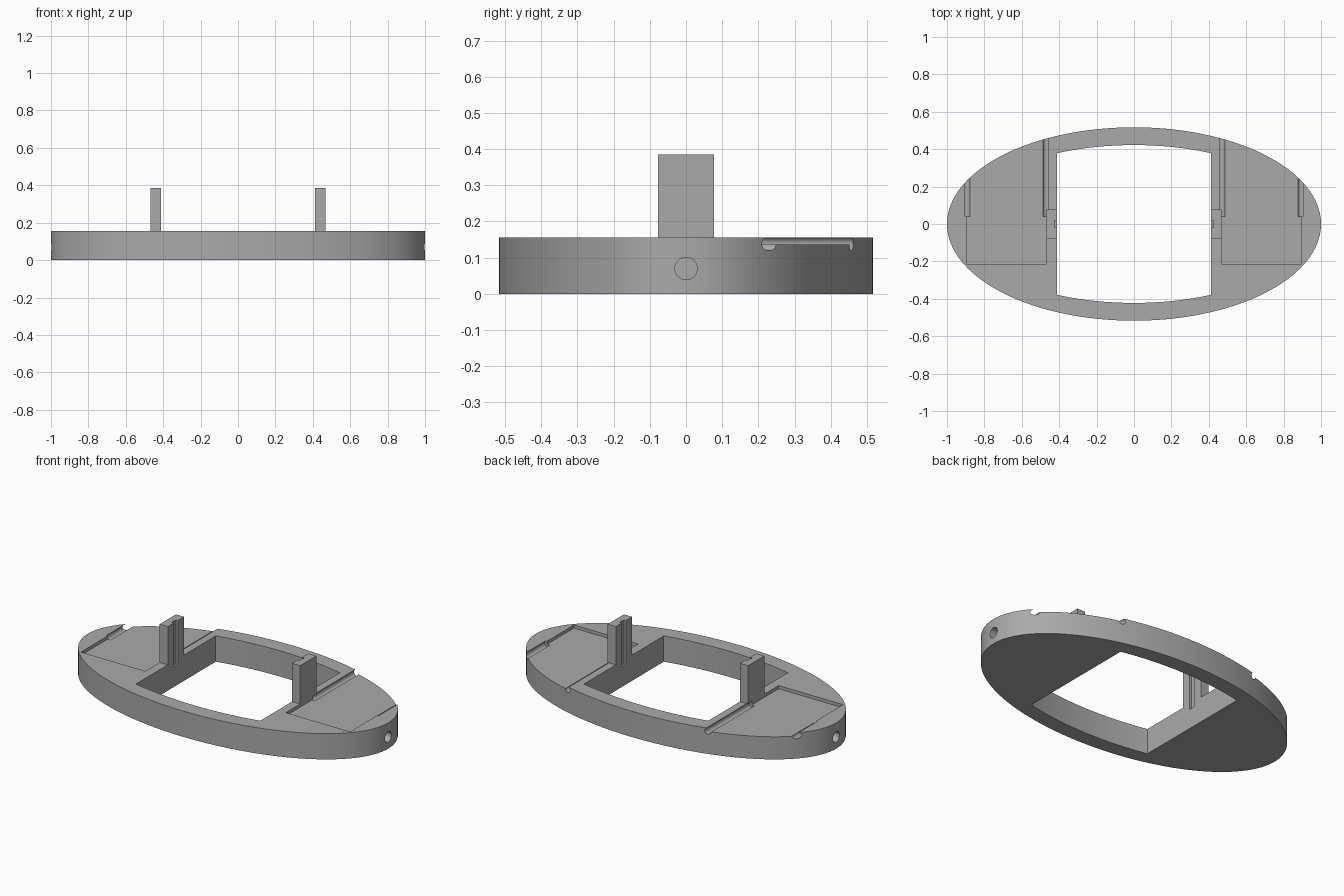
import bpy
import math

if "Cube" in bpy.data.objects:
    bpy.data.objects.remove(bpy.data.objects["Cube"], do_unlink=True)

THICK = 0.155       # base plate thickness
POST_TOP = 0.385
INNER_X = 0.413     # opening side wall, also the inner face of each post
POCKET_IN, POCKET_OUT = 0.467, 0.895
FLOOR = 0.136       # pocket floor height

grey = bpy.data.materials.new("plain grey")
grey.use_nodes = True
colour = (0.4, 0.4, 0.4, 1)
grey.diffuse_color = colour
grey.node_tree.nodes["Principled BSDF"].inputs["Base Color"].default_value = colour


def finish(name):
    ob = bpy.context.object
    ob.name = name
    bpy.ops.object.transform_apply(location=True, rotation=True, scale=True)
    ob.data.materials.append(grey)
    return ob


def box(name, low, high):
    centre = [(a + b) / 2 for a, b in zip(low, high)]
    bpy.ops.mesh.primitive_cube_add(size=1, location=centre)
    bpy.context.object.scale = [b - a for a, b in zip(low, high)]
    return finish(name)


def sided_box(name, side, low, high):
    """Box given for the +x side, mirrored when side is -1."""
    xs = sorted((side * low[0], side * high[0]))
    return box(name, (xs[0], *low[1:]), (xs[1], *high[1:]))


def cylinder(name, location, rx, ry, depth, rotation=(0, 0, 0), sides=32):
    bpy.ops.mesh.primitive_cylinder_add(vertices=sides, radius=1, depth=depth,
                                        location=location, rotation=rotation)
    bpy.context.object.scale = (rx, ry, 1)
    return finish(name)


def boolean(target, tool, operation="DIFFERENCE", keep=False):
    mod = target.modifiers.new("cut", "BOOLEAN")
    mod.operation = operation
    mod.solver = "EXACT"
    mod.object = tool
    bpy.context.view_layer.objects.active = target
    bpy.ops.object.modifier_apply(modifier=mod.name)
    if not keep:
        bpy.data.objects.remove(tool, do_unlink=True)


# Oval base plate
base = cylinder("oval_base", (0, 0, THICK / 2), 1, 0.517, THICK, sides=160)

# Central opening: straight sides, curved front and back
opening = cylinder("opening_cutter", (0, 0, THICK / 2), 0.932, 0.422, 1, sides=160)
boolean(opening, box("opening_limit", (-INNER_X, -1, -1), (INNER_X, 1, 1)), "INTERSECT")
boolean(base, opening)

for side, word in ((1, "left"), (-1, "right")):
    # Shallow pocket that runs out through the back rim
    boolean(base, sided_box("pocket_cutter", side, (POCKET_IN, -0.213, FLOOR),
                            (POCKET_OUT, 0.7, 0.3)))
    # Round grooves along both pocket edges
    for x in (POCKET_IN, POCKET_OUT):
        boolean(base, cylinder("groove_cutter", (side * x, 0.39, 0.138), 0.019, 0.019,
                               0.7, (math.pi / 2, 0, 0)))
    # Blind hole in the end of the oval
    boolean(base, cylinder("hole_cutter", (side, 0, 0.07), 0.031, 0.031, 0.24,
                           (0, math.pi / 2, 0)))
    # Upright post with a slot on its inner face
    post = sided_box(word + "_post", side, (INNER_X, -0.077, THICK),
                     (POCKET_IN, 0.077, POST_TOP))
    slot = sided_box("slot_cutter", side, (INNER_X - 0.05, -0.02, 0.12),
                     (INNER_X + 0.013, 0.02, 0.5))
    boolean(post, slot, keep=True)
    boolean(base, slot)

# Smooth curved walls, crisp edges
bpy.ops.object.select_all(action="DESELECT")
base.select_set(True)
bpy.context.view_layer.objects.active = base
bpy.ops.object.shade_smooth_by_angle(angle=math.radians(30))
